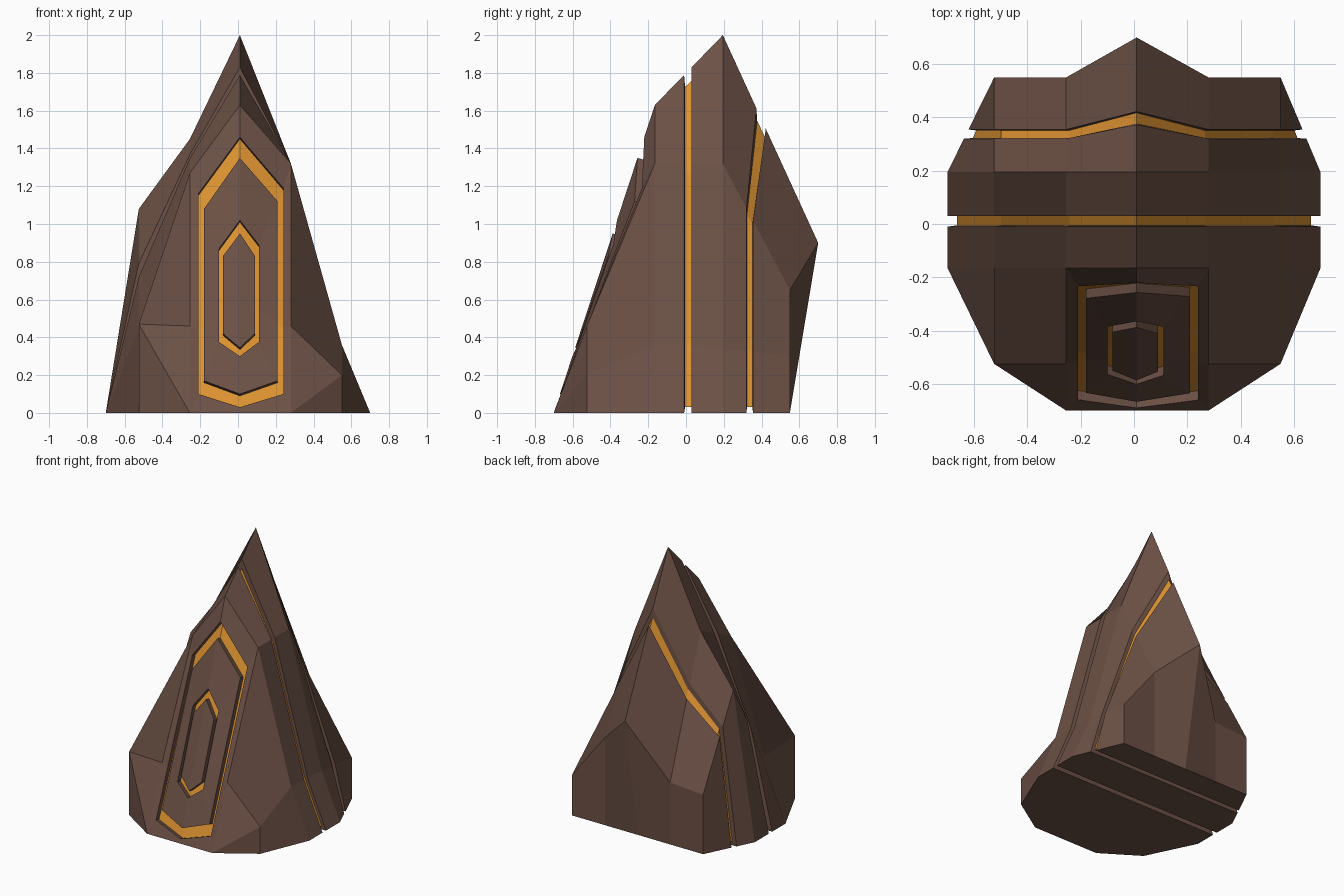
import bpy, bmesh, math
from mathutils import Vector

if "Cube" in bpy.data.objects:
    bpy.data.objects.remove(bpy.data.objects["Cube"])

# Cross-section rows from front to back: y, column x values, top heights
WIDE = [-.7, -.525, -.255, .01, .28, .55, .7]
MID = [-.525, -.525, -.255, .01, .28, .55, .55]
TIP = [-.255, -.255, -.255, .01, .28, .28, .28]
ROWS = [(-.7, TIP, [0, 0, 0, 0, 0, 0, 0]),
        (-.525, MID, [0, .47, .46, .53, .46, .2, 0]),
        (-.165, WIDE, [0, .45, 1.27, 1.63, 1.32, .36, 0]),
        (.195, WIDE, [0, 1.08, 1.45, 2.0, 1.32, .34, 0]),
        (.55, MID, [0, .44, .46, .9, .65, .3, 0])]
BACK_BULGE = .15   # the rear ridge overhangs the base

bm = bmesh.new()
verts = {}


def vert(co):
    key = tuple(round(c, 4) for c in co)
    if key not in verts:
        verts[key] = bm.verts.new(co)
    return verts[key]


def face(points, glow=False):
    vs = list(dict.fromkeys(vert(p) for p in points))
    if len(vs) > 2 and not bm.faces.get(vs):
        bm.faces.new(vs).material_index = int(glow)


def lerp(a, b, f):
    return a + (b - a) * f


def section(t, inset=False):
    """Top and bottom points of the rock at fractional row t."""
    i = min(int(t), 3)
    f = t - i
    (y0, x0, z0), (y1, x1, z1) = ROWS[i], ROWS[i + 1]
    sx, sz, lift = (.95, .945, .03) if inset else (1, 1, 0)
    top, bottom = [], []
    for c in range(7):
        x, y, z = lerp(x0[c], x1[c], f) * sx, lerp(y0, y1, f), lerp(z0[c], z1[c], f)
        bulge = BACK_BULGE * f if i == 3 and c == 3 else 0
        top.append(Vector((x, y + bulge, z * sz + lift)))
        bottom.append(Vector((x, y, lift)))
    return top, bottom


# Rock body with two recessed seams running around it
steps = [(0, 0), (1, 0), (2, 0),
         (2.43, 0), (2.445, 1), (2.54, 1), (2.542, 0),
         (3, 0),
         (3.352, 0), (3.36, 1), (3.44, 1), (3.45, 0), (4, 0)]
sections = [section(t, bool(s)) for t, s in steps]
for k in range(len(steps) - 1):
    (ta, ba), (tb, bb) = sections[k], sections[k + 1]
    glow = bool(steps[k][1] and steps[k + 1][1])
    for c in range(6):
        if not (k < 2 and c in (2, 3)):      # front panel is built below
            face([ta[c], ta[c + 1], tb[c + 1], tb[c]], glow)
        face([ba[c], bb[c], bb[c + 1], ba[c + 1]])
back_top, back_bottom = sections[-1]
for c in range(6):
    face([back_top[c], back_top[c + 1], back_bottom[c + 1], back_bottom[c]])


# Front panel: nested six-sided glowing rings following the sloped face
def panel_point(x, z):
    peak = lerp(1.63, 1.27, (.01 - x) / .265) if x < .01 else lerp(1.63, 1.32, (x - .01) / .27)
    return Vector((x, -.7 + .535 * z / peak, z))


def hexagon(left, right, low, low_side, side_l, side_r, peak):
    r0, r1 = panel_point(right, low_side), panel_point(right, side_r)
    l0, l1 = panel_point(left, low_side), panel_point(left, side_l)
    return [panel_point(.01, low), r0, r0.lerp(r1, .33), r1,
            panel_point(.01, peak), l1, l0.lerp(l1, .33), l0]


def ring(a, b, glow=False):
    for i in range(8):
        j = (i + 1) % 8
        face([a[i], a[j], b[j], b[i]], glow)


recess = Vector((0, .035, -.01))
front, middle, rear = sections[0][0], sections[1][0], sections[2][0]
loop = [front[3], front[4], middle[4], rear[4], rear[3], rear[2], middle[2], front[2]]
grooves = [(hexagon(-.21, .24, .03, .10, 1.16, 1.19, 1.46),
            hexagon(-.18, .21, .10, .17, 1.08, 1.12, 1.35)),
           (hexagon(-.10, .11, .30, .375, .87, .89, 1.02),
            hexagon(-.08, .09, .345, .42, .83, .83, .95))]
for outer, inner in grooves:
    deep_outer = [p + recess for p in outer]
    deep_inner = [p + recess for p in inner]
    ring(loop, outer)
    ring(outer, deep_outer)
    ring(deep_outer, deep_inner, True)
    ring(deep_inner, inner)
    loop = inner
face(loop[:5])
face([loop[0]] + loop[4:])

bmesh.ops.recalc_face_normals(bm, faces=bm.faces[:])
mesh = bpy.data.meshes.new("faceted_rock")
bm.to_mesh(mesh)
bm.free()

# Materials
for name, color in (("brown_stone", (.15, .082, .06, 1)), ("amber_seam", (.72, .29, .03, 1))):
    mat = bpy.data.materials.new(name)
    mat.diffuse_color = color
    mat.use_nodes = True
    mat.node_tree.nodes["Principled BSDF"].inputs["Base Color"].default_value = mat.diffuse_color
    mesh.materials.append(mat)
rock = bpy.data.objects.new("faceted_rock", mesh)
bpy.context.collection.objects.link(rock)
